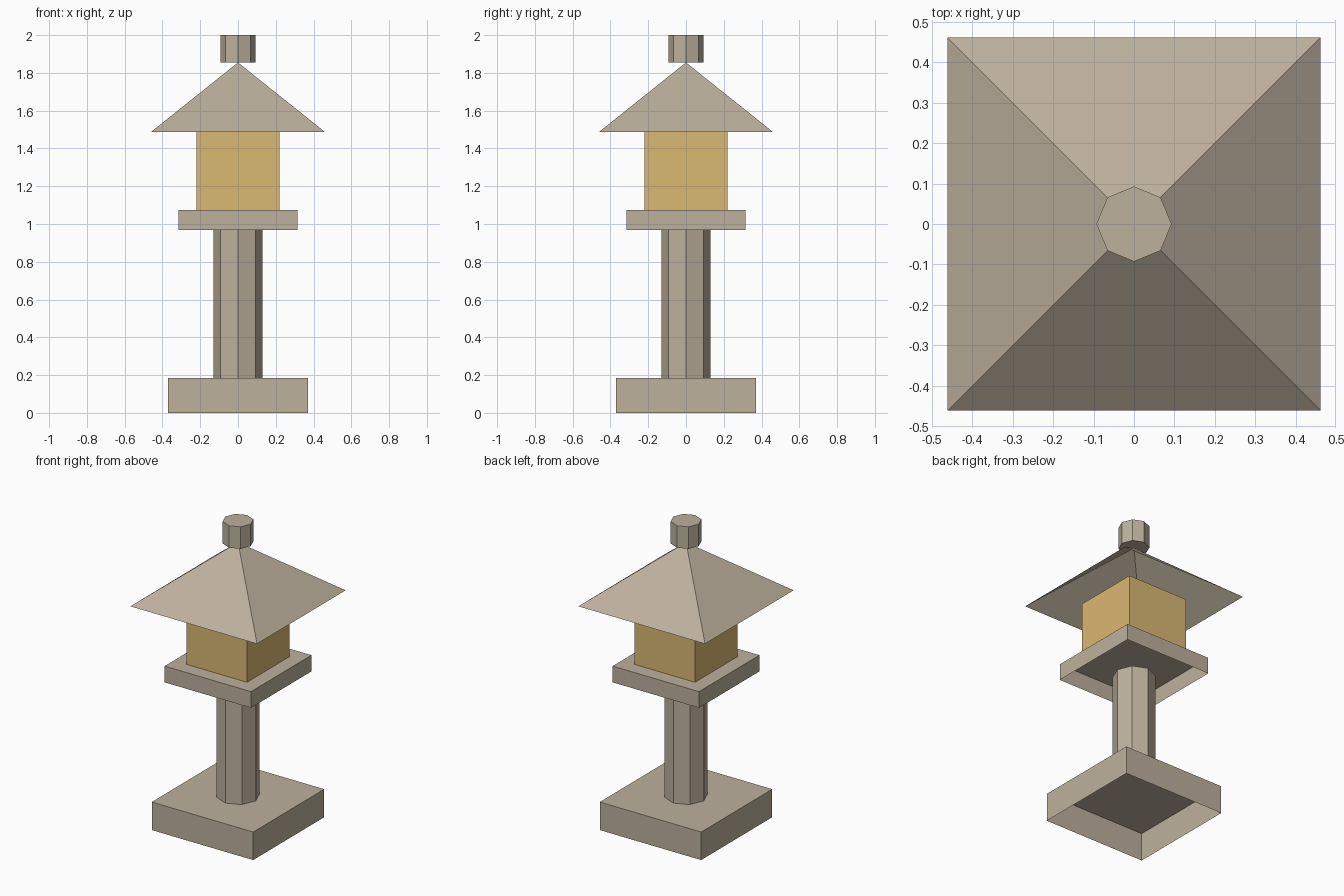
import bpy
import bmesh
import math
from mathutils import Matrix

default = bpy.data.objects.get("Cube")
if default:
    bpy.data.objects.remove(default, do_unlink=True)


def make_material(name, color):
    mat = bpy.data.materials.new(name)
    mat.use_nodes = True
    mat.diffuse_color = color
    mat.node_tree.nodes["Principled BSDF"].inputs["Base Color"].default_value = color
    return mat


stone = make_material("warm stone", (0.51, 0.44, 0.34, 1))
glow = make_material("amber glow", (0.70, 0.48, 0.17, 1))


def prism(name, sides, bottom_radius, top_radius, z0, z1, mat, turn=0, open_bottom=False):
    """Flat-shaded upright prism or pyramid between two heights."""
    bm = bmesh.new()
    place = Matrix.Translation((0, 0, (z0 + z1) / 2)) @ Matrix.Rotation(turn, 4, "Z")
    bmesh.ops.create_cone(bm, cap_ends=True, segments=sides, radius1=bottom_radius,
                          radius2=top_radius, depth=z1 - z0, matrix=place)
    bmesh.ops.remove_doubles(bm, verts=bm.verts, dist=0.0001)
    bmesh.ops.recalc_face_normals(bm, faces=bm.faces)
    if open_bottom:
        under = [f for f in bm.faces if f.normal.z < -0.9]
        bmesh.ops.delete(bm, geom=under, context="FACES")
    mesh = bpy.data.meshes.new(name)
    bm.to_mesh(mesh)
    bm.free()
    mesh.materials.append(mat)
    obj = bpy.data.objects.new(name, mesh)
    bpy.context.collection.objects.link(obj)
    return obj


def square(name, half, z0, z1, mat, top_half=None):
    """Axis-aligned square block, hollow underneath."""
    top = half if top_half is None else top_half
    diagonal = math.sqrt(2)
    return prism(name, 4, half * diagonal, top * diagonal, z0, z1, mat, math.pi / 4, True)


# Base and post
square("base", 0.37, 0, 0.185, stone)
prism("post", 8, 0.13, 0.13, 0.185, 0.968, stone)

# Platform and light chamber
square("platform", 0.315, 0.968, 1.075, stone)
square("light_chamber", 0.22, 1.075, 1.486, glow)

# Hollow pyramid roof and finial
square("roof", 0.462, 1.486, 1.855, stone, top_half=0)
prism("finial", 8, 0.093, 0.093, 1.855, 2, stone)
